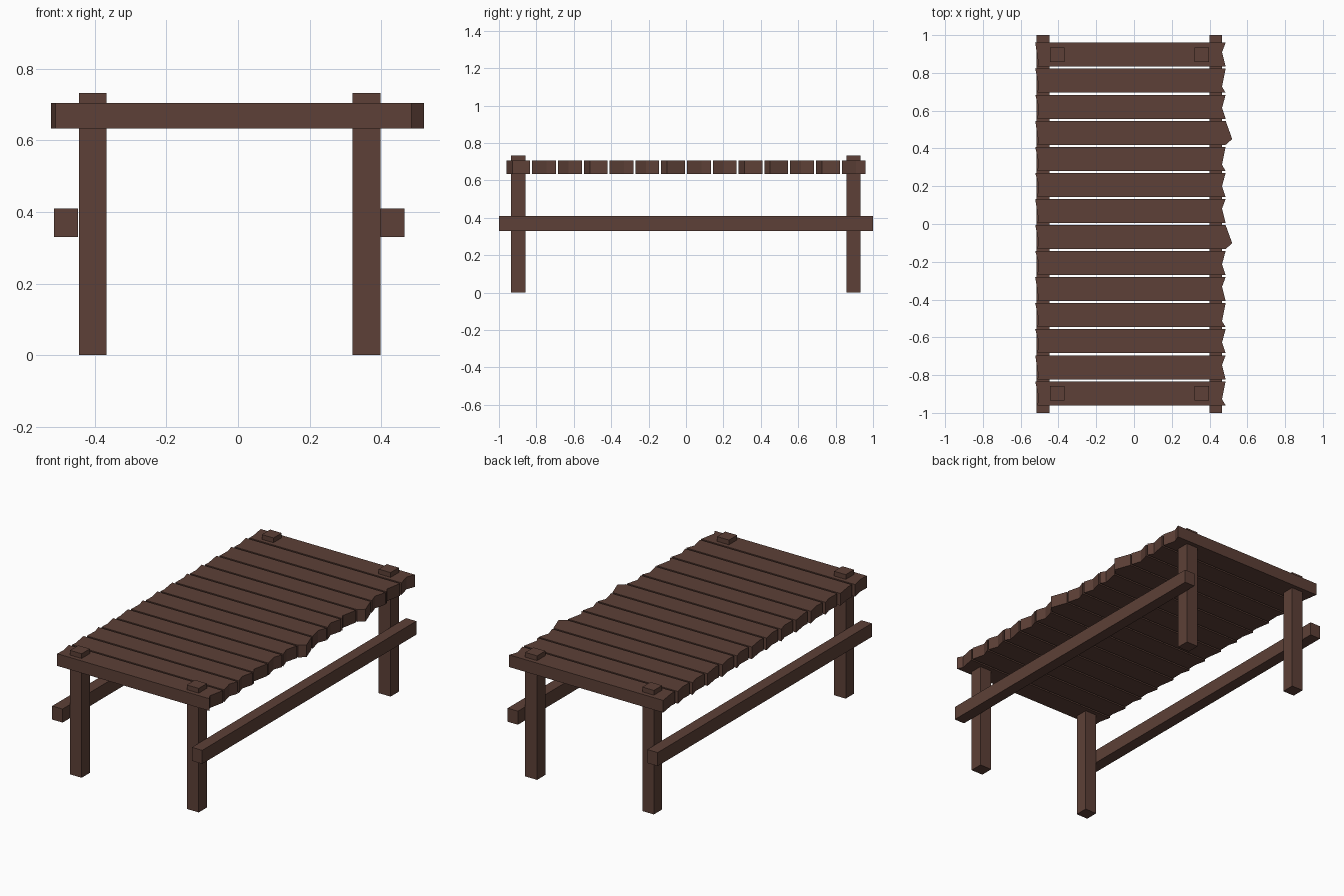
import bpy, bmesh

if "Cube" in bpy.data.objects:
    bpy.data.objects.remove(bpy.data.objects["Cube"])

wood = bpy.data.materials.new("dark brown wood")
wood.diffuse_color = (0.109, 0.051, 0.038, 1)
wood.use_nodes = True
wood.node_tree.nodes["Principled BSDF"].inputs["Base Color"].default_value = wood.diffuse_color


def prism(name, outline, z0, z1):
    """Extrude a counter-clockwise xy outline from z0 to z1."""
    bm = bmesh.new()
    face = bm.faces.new([bm.verts.new((x, y, z0)) for x, y in outline])
    out = bmesh.ops.extrude_face_region(bm, geom=[face])
    for v in out["geom"]:
        if isinstance(v, bmesh.types.BMVert):
            v.co.z = z1
    bmesh.ops.recalc_face_normals(bm, faces=bm.faces)
    me = bpy.data.meshes.new(name)
    bm.to_mesh(me)
    bm.free()
    me.materials.append(wood)
    ob = bpy.data.objects.new(name, me)
    bpy.context.collection.objects.link(ob)
    return ob


def box(name, x0, x1, y0, y1, z0, z1):
    return prism(name, [(x0, y0), (x1, y0), (x1, y1), (x0, y1)], z0, z1)


# Four legs, poking through the end planks
for side, x0, x1 in (("left", -0.444, -0.368), ("right", 0.32, 0.398)):
    for end, y0 in (("front", -0.935), ("back", 0.857)):
        box(f"{end}_{side}_leg", x0, x1, y0, y0 + 0.077, 0, 0.733)

# Long side rails
box("left_rail", -0.515, -0.447, -1, 1, 0.33, 0.41)
box("right_rail", 0.399, 0.466, -1, 1, 0.33, 0.41)

# Deck planks with ragged ends, numbered from the back
COUNT, WIDTH = 14, 0.127
PITCH = (1.92 - WIDTH) / (COUNT - 1)
notches = (0.4, 0.75, 0.55)
for i in range(COUNT):
    top = 0.96 - i * PITCH
    low = top - WIDTH
    if i in (3, 7):                      # planks with a splintered tip
        tip = (0.52, top - 0.76 * WIDTH)
    else:
        tip = (0.466, top - notches[i % 3] * WIDTH)
    notch = notches[(i + 1) % 3]
    prism(f"plank_{i + 1}", [
        (-0.51, low), (0.485, low), tip, (0.485, top),
        (-0.523, top), (-0.508, top - notch * WIDTH)], 0.633, 0.705)
